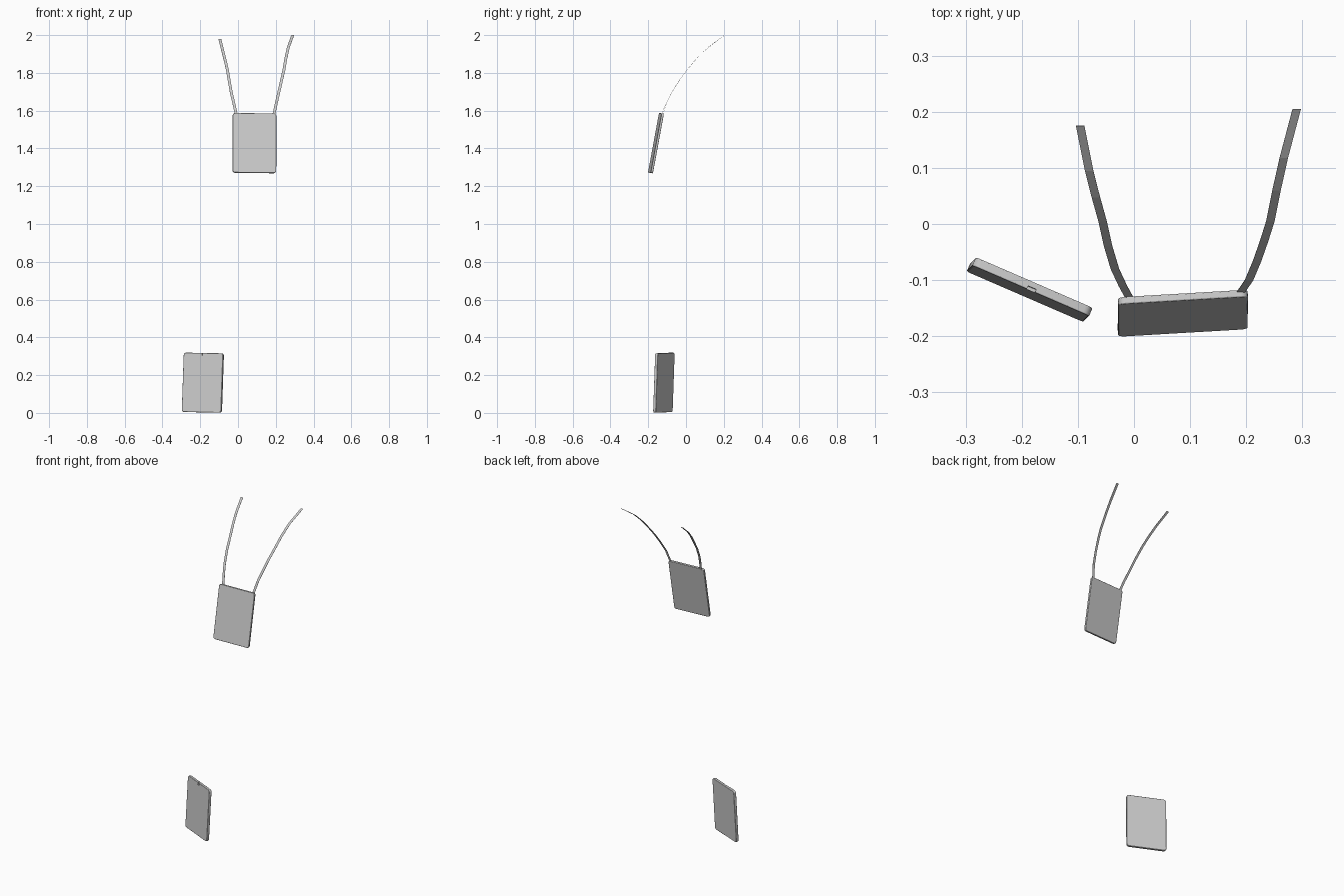
import bpy, bmesh, math
from mathutils import Vector, Matrix

if "Cube" in bpy.data.objects:
    bpy.data.objects.remove(bpy.data.objects["Cube"])


def add_object(name, bm):
    mesh = bpy.data.meshes.new(name)
    bm.to_mesh(mesh)
    bm.free()
    obj = bpy.data.objects.new(name, mesh)
    bpy.context.collection.objects.link(obj)
    return obj


def plate(name, centre, across, up, thick, radius=0.013, steps=4):
    """Rounded card holder; 'across' and 'up' are its full edge vectors."""
    across, up = Vector(across), Vector(up)
    w, h = across.length, up.length
    bm = bmesh.new()
    ring = []
    for k, (sx, sz) in enumerate(((1, 1), (-1, 1), (-1, -1), (1, -1))):
        for i in range(steps + 1):
            a = math.radians(90 * (k + i / steps))
            ring.append(bm.verts.new((sx * (w / 2 - radius) + radius * math.cos(a), -thick / 2,
                                      sz * (h / 2 - radius) + radius * math.sin(a))))
    face = bm.faces.new(ring)
    out = bmesh.ops.extrude_face_region(bm, geom=[face])
    bmesh.ops.translate(bm, vec=(0, thick, 0),
                        verts=[v for v in out["geom"] if isinstance(v, bmesh.types.BMVert)])
    bmesh.ops.recalc_face_normals(bm, faces=bm.faces)
    obj = add_object(name, bm)
    x = across.normalized()
    y = up.cross(across).normalized()
    z = x.cross(y)
    obj.matrix_world = Matrix.Translation(centre) @ Matrix((x, y, z)).transposed().to_4x4()
    bevel = obj.modifiers.new("soft_rim", "BEVEL")
    bevel.width = 0.002
    bevel.segments = 2
    bevel.limit_method = "ANGLE"
    bevel.angle_limit = math.radians(50)
    bpy.context.view_layer.objects.active = obj
    obj.select_set(True)
    bpy.ops.object.shade_smooth_by_angle(angle=math.radians(40))
    obj.select_set(False)
    return obj


def strap(name, points, width=0.015):
    """Thin flat ribbon along a path, its width running along x."""
    bm = bmesh.new()
    rows = [[bm.verts.new(Vector(p) + Vector((s * width / 2, 0, 0))) for s in (-1, 1)]
            for p in points]
    for a, b in zip(rows, rows[1:]):
        bm.faces.new((a[0], a[1], b[1], b[0]))
    obj = add_object(name, bm)
    solid = obj.modifiers.new("cloth", "SOLIDIFY")
    solid.thickness = 0.001
    solid.offset = 0
    return obj


# Upper holder, leaning back and hanging from the straps
plate("upper_card_holder", (0.087, -0.159, 1.428),
      (0.231, 0.0135, -0.003), (-0.004, 0.058, 0.315), 0.013)

# Lower holder, turned sideways and standing on the ground
lower = plate("lower_card_holder", (-0.186, -0.117, 0.16),
              (0.208, -0.09, -0.004), (0.008, 0.012, 0.314), 0.016)

# Small notch at the top centre of the lower holder's front
bm = bmesh.new()
bmesh.ops.create_cube(bm, size=1, matrix=Matrix.Diagonal((0.016, 0.012, 0.024, 1)))
cutter = add_object("notch_cutter", bm)
cutter.matrix_world = lower.matrix_world @ Matrix.Translation((0, -0.008, 0.155))
cutter.hide_render = True
cutter.hide_viewport = True
cut = lower.modifiers.new("notch", "BOOLEAN")
cut.object = cutter
cut.operation = "DIFFERENCE"

# Neck straps rising back from the upper holder's corners
strap("left_strap", [(-0.008, -0.132, 1.575), (-0.020, -0.110, 1.630), (-0.034, -0.080, 1.688),
                     (-0.046, -0.040, 1.755), (-0.056, 0.005, 1.815), (-0.068, 0.048, 1.867),
                     (-0.080, 0.095, 1.915), (-0.096, 0.175, 1.978)])
strap("right_strap", [(0.190, -0.122, 1.580), (0.205, -0.100, 1.650), (0.219, -0.067, 1.710),
                      (0.232, -0.030, 1.768), (0.243, 0.005, 1.815), (0.254, 0.060, 1.880),
                      (0.267, 0.118, 1.937), (0.290, 0.205, 2.000)])
